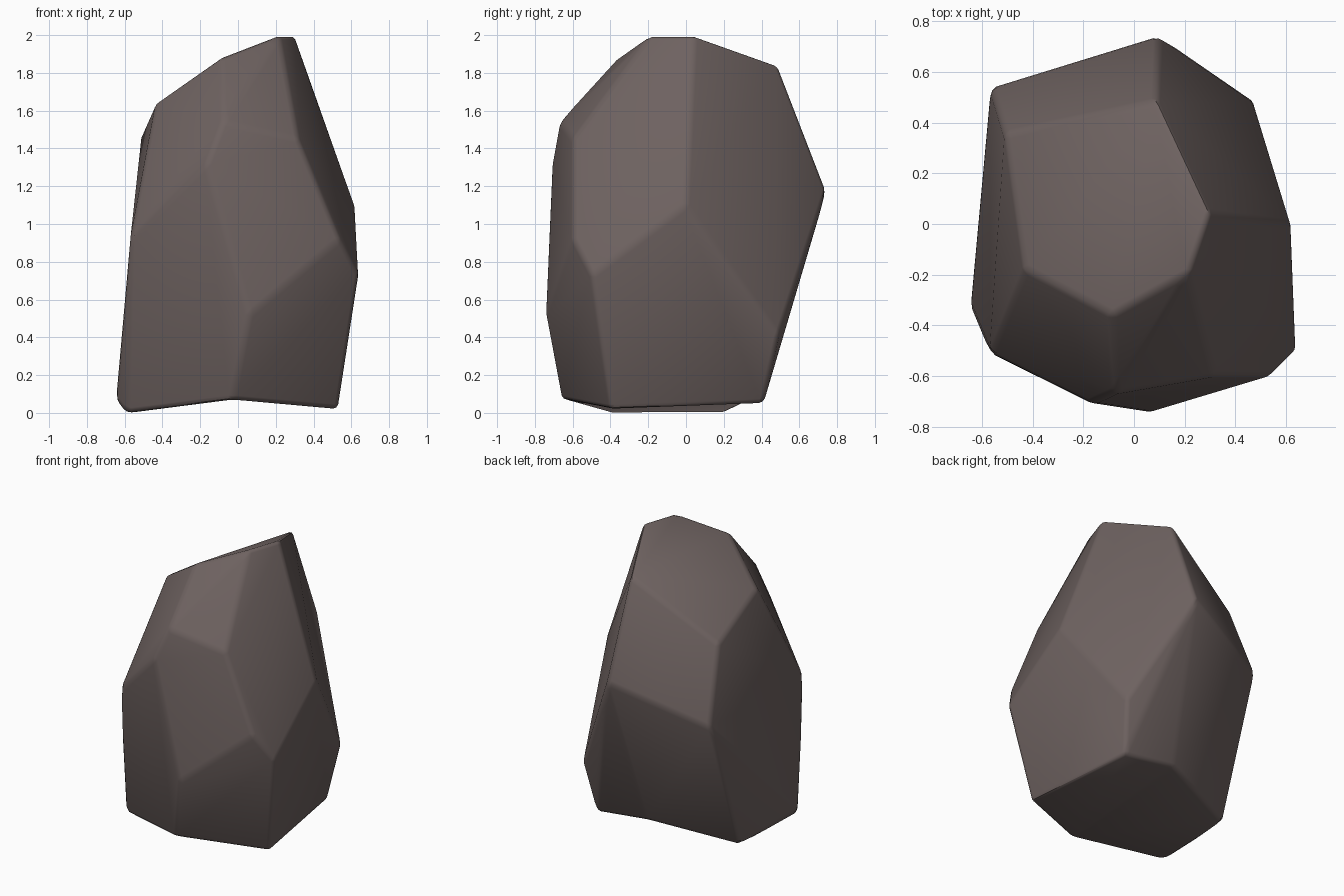
import bpy
import bmesh
import math

old = bpy.data.objects.get("Cube")
if old:
    bpy.data.objects.remove(old, do_unlink=True)

# Stone colour
stone = bpy.data.materials.new("brown_grey_stone")
stone.use_nodes = True
colour = (0.155, 0.122, 0.117, 1)
stone.diffuse_color = colour
bsdf = stone.node_tree.nodes["Principled BSDF"]
bsdf.inputs["Base Color"].default_value = colour
bsdf.inputs["Roughness"].default_value = 0.9

# Corners of the boulder, ring by ring
base = [(-.03, -.66, .07), (.53, -.40, .02), (.42, .41, .05),
        (.02, .42, .10), (-.57, .21, 0), (-.59, -.41, 0)]
waist = [(-.645, -.33, .07), (.06, -.745, .52), (.64, -.50, .73),
         (.54, -.60, .92), (.62, 0, 1.10), (.47, .49, .41),
         (.10, .745, 1.18), (-.565, .54, .96), (-.57, -.51, .92)]
shoulder = [(-.165, -.71, 1.32), (-.08, -.67, 1.54), (.32, -.60, 1.45)]
crown = [(.22, -.19, 2.0), (.30, .04, 2.0), (.09, .49, 1.84),
         (-.51, .36, 1.47), (-.435, -.18, 1.64), (-.09, -.36, 1.88)]

# Wrap the corners in a faceted skin
bm = bmesh.new()
verts = [bm.verts.new(p) for p in base + waist + shoulder + crown]
bmesh.ops.convex_hull(bm, input=verts)

# Replace the underside with two panels meeting in a shallow raised crease
front, right_front, right_back, back, left_back, left_front = foot = verts[:len(base)]
under = [f for f in bm.faces if all(v in foot for v in f.verts)]
bmesh.ops.delete(bm, geom=under, context='FACES_KEEP_BOUNDARY')
for panel in ((front, back, right_back, right_front),
              (front, left_front, left_back, back)):
    bm.faces.new(panel)
bmesh.ops.holes_fill(bm, edges=[e for e in bm.edges if e.is_boundary], sides=0)
bmesh.ops.dissolve_limit(bm, angle_limit=math.radians(5), verts=bm.verts[:],
                         edges=bm.edges[:])
bmesh.ops.recalc_face_normals(bm, faces=bm.faces[:])

mesh = bpy.data.meshes.new("boulder")
bm.to_mesh(mesh)
bm.free()
mesh.materials.append(stone)
boulder = bpy.data.objects.new("boulder", mesh)
bpy.context.collection.objects.link(boulder)

# Worn edges and soft shading
bpy.ops.object.select_all(action='DESELECT')
boulder.select_set(True)
bpy.context.view_layer.objects.active = boulder
bevel = boulder.modifiers.new("worn_edges", 'BEVEL')
bevel.width = 0.025
bevel.segments = 2
bevel.limit_method = 'ANGLE'
bevel.angle_limit = math.radians(8)
bpy.ops.object.modifier_apply(modifier=bevel.name)
bpy.ops.object.shade_smooth_by_angle(angle=math.radians(40))
